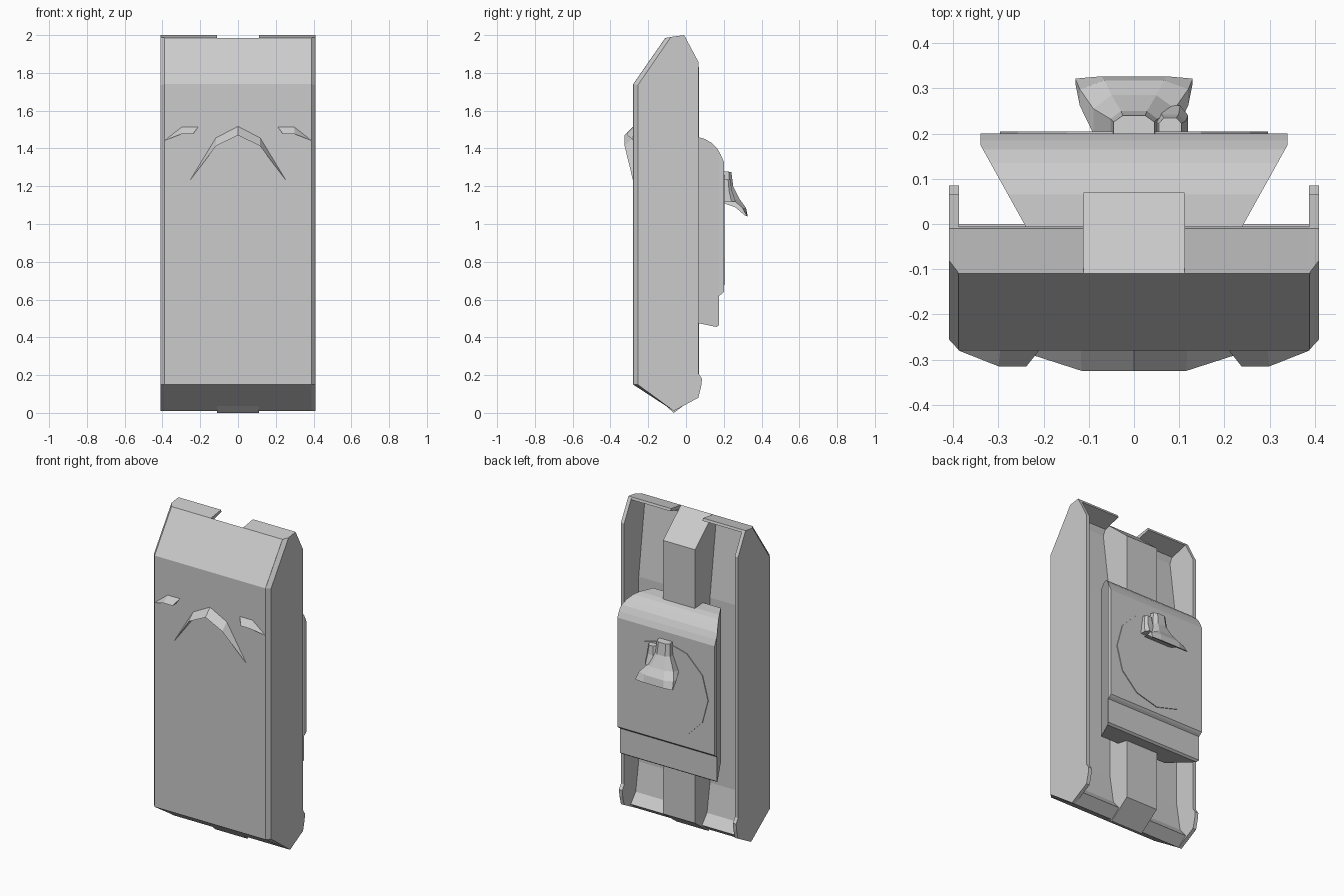
import bpy, bmesh, math
from mathutils import Vector

if "Cube" in bpy.data.objects:
    bpy.data.objects.remove(bpy.data.objects["Cube"])


def loft(name, rings, mirror=False, cuts=()):
    """Skin closed rings of equal length, cap both ends, optionally slice and mirror."""
    bm = bmesh.new()
    rows = [[bm.verts.new(p) for p in r] for r in rings]
    n = len(rows[0])
    for a, b in zip(rows, rows[1:]):
        for i in range(n):
            j = (i + 1) % n
            bm.faces.new((a[i], a[j], b[j], b[i]))
    bm.faces.new(rows[0][::-1])
    bm.faces.new(rows[-1])
    for co, no in cuts:
        geom = bm.verts[:] + bm.edges[:] + bm.faces[:]
        bmesh.ops.bisect_plane(bm, geom=geom, plane_co=co, plane_no=no, clear_outer=True)
        bmesh.ops.holes_fill(bm, edges=[e for e in bm.edges if e.is_boundary], sides=0)
    bmesh.ops.recalc_face_normals(bm, faces=bm.faces[:])
    mesh = bpy.data.meshes.new(name)
    bm.to_mesh(mesh)
    bm.free()
    ob = bpy.data.objects.new(name, mesh)
    bpy.context.collection.objects.link(ob)
    if mirror:
        ob.modifiers.new("mirror", 'MIRROR').use_clip = False
    return ob


def prism(name, profile, x0, x1, **kw):
    """Extrude a (y, z) side profile from x0 to x1."""
    return loft(name, [[(x, y, z) for y, z in profile] for x in (x0, x1)], **kw)


# Side plates, with the front edge chamfered outward
back_edge = [(-0.01, 2.0), (0.065, 1.86), (0.065, 0.21), (0.085, 0.18),
             (0.08, 0.14), (0.065, 0.08), (-0.065, 0.01)]
inner = [(-0.28, 0.15), (-0.28, 1.74), (-0.11, 1.985)] + back_edge
outer = [(-0.255, 0.15), (-0.255, 1.735), (-0.08, 1.99)] + back_edge
loft("side_plate", [[(0.387, y, z) for y, z in inner],
                    [(0.41, y, z) for y, z in outer]], mirror=True)

# Front shell: outer skin plus the recessed floor seen from the back
prism("front_shell", [(-0.28, 0.15), (-0.28, 1.74), (-0.11, 1.985), (-0.14, 1.92),
                      (-0.08, 1.47), (-0.08, 0.3), (-0.05, 0.12), (0.0, 0.06),
                      (-0.065, 0.01)], -0.388, 0.388)

# Thin top caps either side of the notch
prism("top_cap", [(-0.11, 1.985), (-0.01, 2.0), (-0.005, 1.985), (-0.12, 1.955)],
      0.112, 0.39, mirror=True)

# Central column running up the back
prism("centre_column", [(-0.2, 0.12), (-0.2, 1.8), (-0.11, 1.985), (0.07, 1.83),
                        (0.07, 0.1), (-0.065, 0.0)], -0.112, 0.112)

# Back housing: rounded profile, sides sliced to a taper
housing = [(-0.01, 1.465), (0.065, 1.46), (0.1, 1.45), (0.135, 1.43), (0.165, 1.4),
           (0.185, 1.365), (0.2, 1.33), (0.2, 0.64), (0.19, 0.63), (0.175, 0.62),
           (0.175, 0.465), (0.162, 0.455), (-0.01, 0.49)]
slices = [((s * 0.34, 0.175, 1), Vector((s * 0.18, -0.1, 0)).normalized()) for s in (1, -1)]
prism("back_housing", housing, -0.34, 0.34, cuts=slices)

# Thin twelve-sided disc on the housing
ring = [(0.297 * math.cos(math.tau * i / 12), 0.975 + 0.297 * math.sin(math.tau * i / 12))
        for i in range(12)]
loft("back_disc", [[(x, y, z) for x, z in ring] for y in (0.19, 0.205)])


# Hooked fitting: faceted arches flaring toward the lower lip
def arches(name, cx, stations):
    rings = []
    for w, yt, zt, yb, zb in stations:
        ym, zm = yb + 0.65 * (yt - yb), zb + 0.65 * (zt - zb)
        rings.append([(cx - w, yb, zb), (cx - w, ym, zm), (cx - w * 0.55, yt, zt),
                      (cx + w * 0.55, yt, zt), (cx + w, ym, zm), (cx + w, yb, zb)])
    loft(name, rings)


arches("hook_body", 0.0, [
    (0.045, 0.24, 1.275, 0.2, 1.28),
    (0.052, 0.25, 1.2, 0.2, 1.2),
    (0.09, 0.285, 1.13, 0.2, 1.11),
    (0.12, 0.318, 1.085, 0.262, 1.088),
    (0.13, 0.327, 1.04, 0.312, 1.045)])
arches("hook_finger", 0.08, [
    (0.025, 0.235, 1.235, 0.2, 1.24),
    (0.034, 0.242, 1.18, 0.2, 1.18),
    (0.04, 0.262, 1.12, 0.2, 1.12)])


# Raised front ridges: wedges between an upper flush edge and a proud lower edge
def ridge(name, stations):
    rings = [[(xo, -0.275, zo), (xi, y, zi), (xi, -0.275, zi)]
             for xo, zo, xi, zi, y in stations]
    loft(name, rings, mirror=True)


ridge("front_chevron", [(0, 1.522, 0, 1.47, -0.325),
                        (0.118, 1.46, 0.116, 1.413, -0.325),
                        (0.254, 1.233, 0.253, 1.232, -0.281)])
ridge("front_fin", [(0.206, 1.52, 0.238, 1.476, -0.315),
                    (0.296, 1.52, 0.3, 1.476, -0.315),
                    (0.386, 1.445, 0.386, 1.443, -0.281)])
